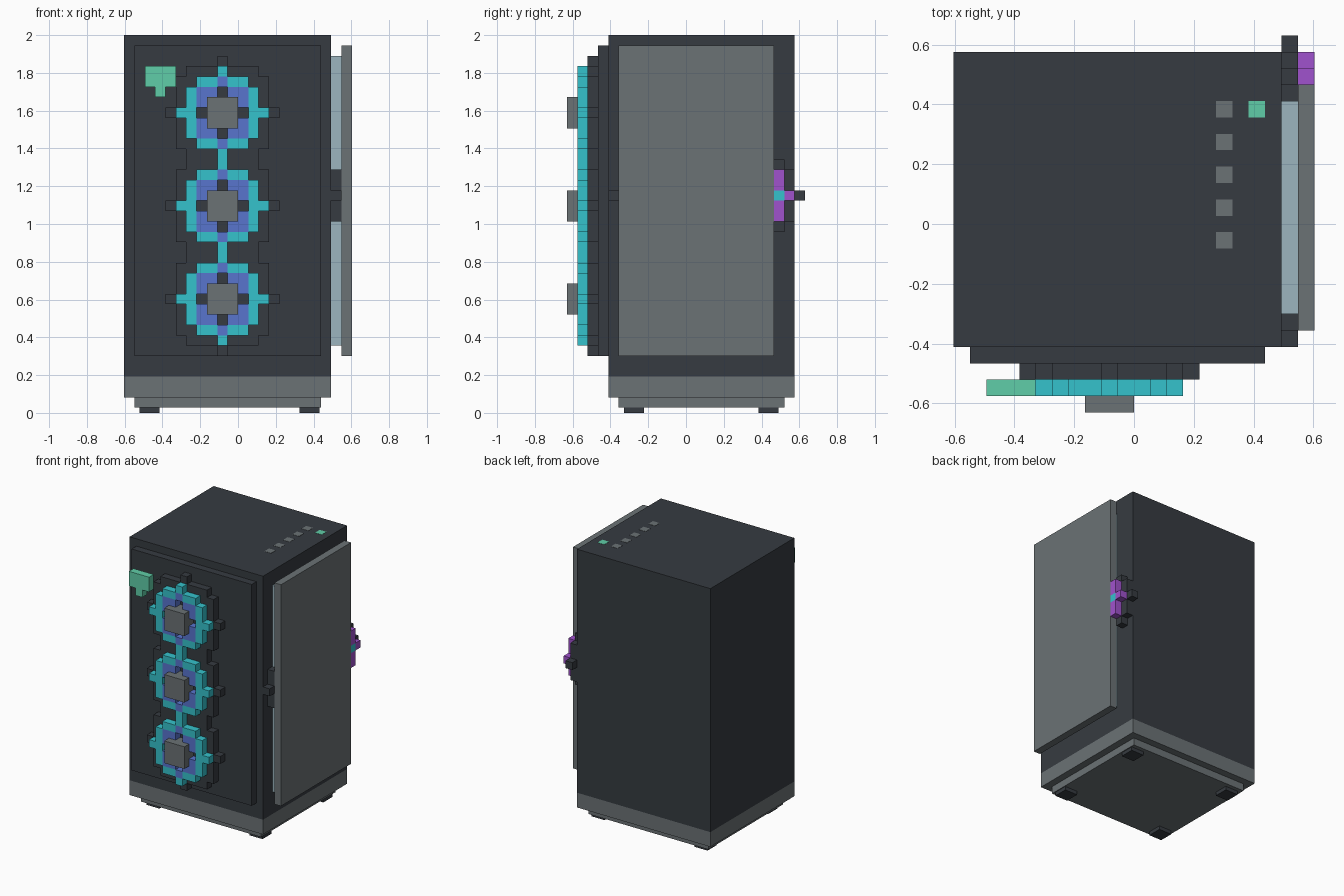
import bpy, bmesh
from mathutils import Vector

if "Cube" in bpy.data.objects:
    bpy.data.objects.remove(bpy.data.objects["Cube"])

U = 2 / 36.5  # one block of the grid


def material(name, rgb):
    m = bpy.data.materials.new(name)
    lin = [((c / 255 + 0.055) / 1.055) ** 2.4 for c in rgb]
    m.diffuse_color = (*lin, 1)
    m.use_nodes = True
    m.node_tree.nodes["Principled BSDF"].inputs["Base Color"].default_value = m.diffuse_color
    return m


DARK = material("charcoal", (54, 59, 65))
GREY = material("mid grey", (107, 114, 117))
CYAN = material("cyan", (53, 194, 204))
BLUE = material("blue", (88, 117, 206))
GREEN = material("mint green", (96, 205, 168))
PURPLE = material("purple", (160, 82, 205))
GLASS = material("pale glass blue", (156, 181, 191))


def finish(name, bm, mats):
    me = bpy.data.meshes.new(name)
    bm.to_mesh(me)
    bm.free()
    for m in mats:
        me.materials.append(m)
    ob = bpy.data.objects.new(name, me)
    bpy.context.collection.objects.link(ob)
    return ob


def box(name, x, y, z, mat):
    """Box from (min, max) pairs in block units."""
    bm = bmesh.new()
    bmesh.ops.create_cube(bm, size=1)
    for v in bm.verts:
        v.co = Vector([(r[0] + r[1]) / 2 + c * (r[1] - r[0]) for r, c in zip((x, y, z), v.co)]) * U
    return finish(name, bm, [mat])


def block_plate(name, cells, axis, depth):
    """One-block plate of coloured cells {(i, j): material}; axis is its thin axis.
    Cell (i, j) spans i..i+1 along the horizontal axis and j..j+1 along z."""
    mats = list(dict.fromkeys(cells.values()))
    bm = bmesh.new()
    d0, d1 = depth

    def face(pts, mat):
        co = [(p[0], p[2], p[1]) if axis == "y" else (p[2], p[0], p[1]) for p in pts]
        f = bm.faces.new([bm.verts.new(Vector(c) * U) for c in co])
        f.material_index = mats.index(mat)

    for (i, j), m in cells.items():
        c = [(i, j), (i + 1, j), (i + 1, j + 1), (i, j + 1)]
        face([(*p, d0) for p in c], m)
        face([(*p, d1) for p in reversed(c)], m)
        # side walls only where no neighbour touches
        for k, n in enumerate([(i, j - 1), (i + 1, j), (i, j + 1), (i - 1, j)]):
            if n not in cells:
                p, q = c[k], c[(k + 1) % 4]
                face([(*q, d0), (*p, d0), (*p, d1), (*q, d1)], m)
    bmesh.ops.remove_doubles(bm, verts=bm.verts, dist=1e-5)
    bmesh.ops.recalc_face_normals(bm, faces=bm.faces)
    return finish(name, bm, mats)


# case body, base and feet
box("case_body", (-11, 9), (-7.5, 10.5), (3.5, 36.5), DARK)
box("base_band", (-11, 9), (-7.5, 10.5), (1.5, 3.5), GREY)
box("base_plinth", (-10, 8), (-6.5, 9.5), (0.5, 1.5), GREY)
for fx, sx in ((-9.5, "left"), (5.95, "right")):
    for fy, sy in ((-6, "front"), (7, "back")):
        box(f"foot_{sy}_{sx}", (fx, fx + 1.93), (fy, fy + 1.95), (0, 0.5), DARK)

# front panel
box("front_panel", (-10, 8), (-8.5, -7.5), (5.5, 35.5), DARK)

# fan mount and three fans
FAN_X, FAN_Z = -2, (10.5, 19.5, 28.5)
mount, fans = {}, {}
for cz in FAN_Z:
    for dx in range(-5, 6):
        for dz in range(-5, 6):
            a, b = abs(dx), abs(dz)
            lo, hi = min(a, b), max(a, b)
            key = (FAN_X + dx, cz + dz)
            if (hi <= 4 and lo <= 3) or (hi == 5 and lo == 0):
                mount[key] = DARK
            if (hi == 4 and lo == 0) or (hi == 3 and lo <= 2):
                fans[key] = BLUE if (a, b) == (0, 3) else CYAN
            elif hi == 2 and lo > 0:
                fans[key] = BLUE
block_plate("fan_mount", mount, "y", (-9.5, -8.5))
block_plate("fan_rings", fans, "y", (-10.5, -9.5))
for n, cz in enumerate(FAN_Z):
    box(f"fan_hub_{n + 1}", (-3, 0), (-11.5, -9.5), (cz - 1, cz + 2), GREY)

# front badge
badge = {(i, j): GREEN for i in (-9, -8, -7) for j in (31.5, 32.5)}
badge[(-8, 30.5)] = GREEN
block_plate("front_badge", badge, "y", (-10.5, -9.5))

# side window and its cover
box("side_glass", (9, 10), (-5.5, 7.5), (6.5, 34.5), GLASS)
box("side_cover", (10, 11), (-6.5, 8.5), (5.5, 35.5), GREY)


def columns(spec, mat):
    return {(y, 20.5 + k): mat for y, h in spec for k in range(-h, h + 1)}


# side latches: dark backing at both edges, coloured handle at the rear
block_plate("latch_front", columns([(-7.5, 0), (-6.5, 2)], DARK), "x", (9, 10))
block_plate("latch_rear", columns([(7.5, 2), (8.5, 3), (9.5, 2), (10.5, 0)], DARK), "x", (9, 10))
handle = columns([(8.5, 2), (9.5, 0)], PURPLE)
handle[(8.5, 20.5)] = CYAN
block_plate("latch_handle", handle, "x", (10, 11))

# buttons on the top, thin plates
for n in range(5):
    y = 6.5 - 2 * n
    box(f"top_button_{n + 1}", (5, 6), (y, y + 1), (36.48, 36.53), GREY)
box("power_light", (7, 8), (6.5, 7.5), (36.48, 36.53), GREEN)
